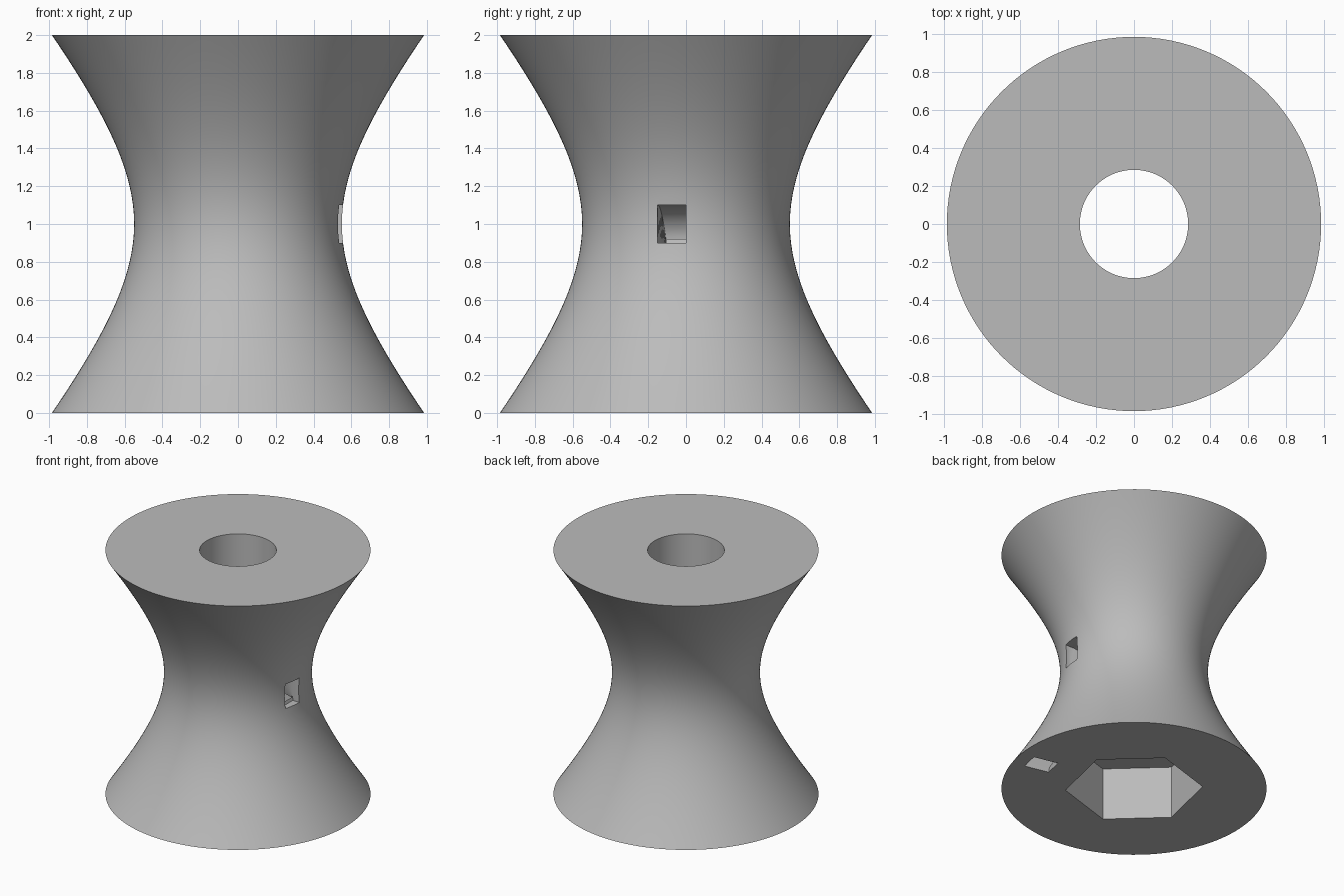
import bpy, bmesh
from math import sqrt, sin, cos, radians, pi
from mathutils import Vector

cube = bpy.data.objects.get("Cube")
if cube:
    bpy.data.objects.remove(cube, do_unlink=True)

SEGMENTS = 128
WAIST, RIM = 0.55, 0.985

grey = bpy.data.materials.new("plain_grey")
grey.use_nodes = True
colour = (0.5, 0.5, 0.5, 1)
grey.diffuse_color = colour
grey.node_tree.nodes["Principled BSDF"].inputs["Base Color"].default_value = colour


def loft(name, rings):
    """Skin closed rings of points into a capped solid."""
    bm = bmesh.new()
    loops = [[bm.verts.new(p) for p in ring] for ring in rings]
    n = len(loops[0])
    for a, b in zip(loops, loops[1:]):
        for i in range(n):
            j = (i + 1) % n
            bm.faces.new((a[i], a[j], b[j], b[i]))
    bm.faces.new(loops[0][::-1])
    bm.faces.new(loops[-1])
    bmesh.ops.recalc_face_normals(bm, faces=bm.faces)
    mesh = bpy.data.meshes.new(name)
    bm.to_mesh(mesh)
    bm.free()
    mesh.materials.append(grey)
    obj = bpy.data.objects.new(name, mesh)
    bpy.context.collection.objects.link(obj)
    return obj


def ring(radius, z, sides=SEGMENTS, turn=0):
    return [(radius * cos(turn + 2 * pi * i / sides),
             radius * sin(turn + 2 * pi * i / sides), z) for i in range(sides)]


# Hyperbolic body
heights = [i / 20 for i in range(41)]
spool = loft("spool_body", [
    ring(sqrt(WAIST**2 + (RIM**2 - WAIST**2) * (z - 1)**2), z) for z in heights])

# Centre bore and hexagonal nut recess
bore = loft("bore_cutter", [ring(0.285, z) for z in (0.2, 2.2)])
recess = loft("nut_recess_cutter",
              [ring(0.51, z, 6, radians(17)) for z in (-0.2, 0.43)])

# Curved square passage from the waist down to the base
path = [(0.75, -0.075, 1), (0.5, -0.075, 1)]
for i in range(1, 9):                       # bend downwards
    a = radians(90 + i * 11)
    path.append((0.5 + 0.11 * cos(a), -0.075 + 0.006 * i, 0.89 + 0.11 * sin(a)))
path += [(0.47, -0.06, 0.65), (0.58, -0.1, 0.38), (0.75, -0.17, 0.04), (0.77, -0.175, -0.1)]
points = [Vector(p) for p in path]
rings = []
for i, p in enumerate(points):
    ahead = points[min(i + 1, len(points) - 1)] - points[max(i - 1, 0)]
    side = Vector((0, 1, 0))
    if p.z < 0.5:                           # turn to face the axis
        side = Vector((-p.y, p.x, 0)).normalized()
    across = ahead.cross(side).normalized()
    if p.z < 0.1:
        across = Vector((p.x, p.y, 0)).normalized() * -1
    if i < 2:
        across = Vector((0, 0, 1))
    if across.dot(rings[-1][0] - rings[-1][3] if rings else across) < 0:
        across = -across
    w, h = side * 0.075, across * 0.1
    rings.append([p + w + h, p - w + h, p - w - h, p + w - h])
passage = loft("passage_cutter", rings)

# Cut the openings, then keep only the finished body
for cutter in (bore, recess, passage):
    mod = spool.modifiers.new(cutter.name, "BOOLEAN")
    mod.operation = "DIFFERENCE"
    mod.solver = "EXACT"
    mod.object = cutter
    cutter.hide_render = True
bpy.context.view_layer.update()
finished = bpy.data.meshes.new_from_object(
    spool.evaluated_get(bpy.context.evaluated_depsgraph_get()))
spool.modifiers.clear()
spool.data = finished
for cutter in (bore, recess, passage):
    bpy.data.objects.remove(cutter, do_unlink=True)

bpy.ops.object.select_all(action="DESELECT")
spool.select_set(True)
bpy.context.view_layer.objects.active = spool
bpy.ops.object.shade_smooth_by_angle(angle=radians(25))
